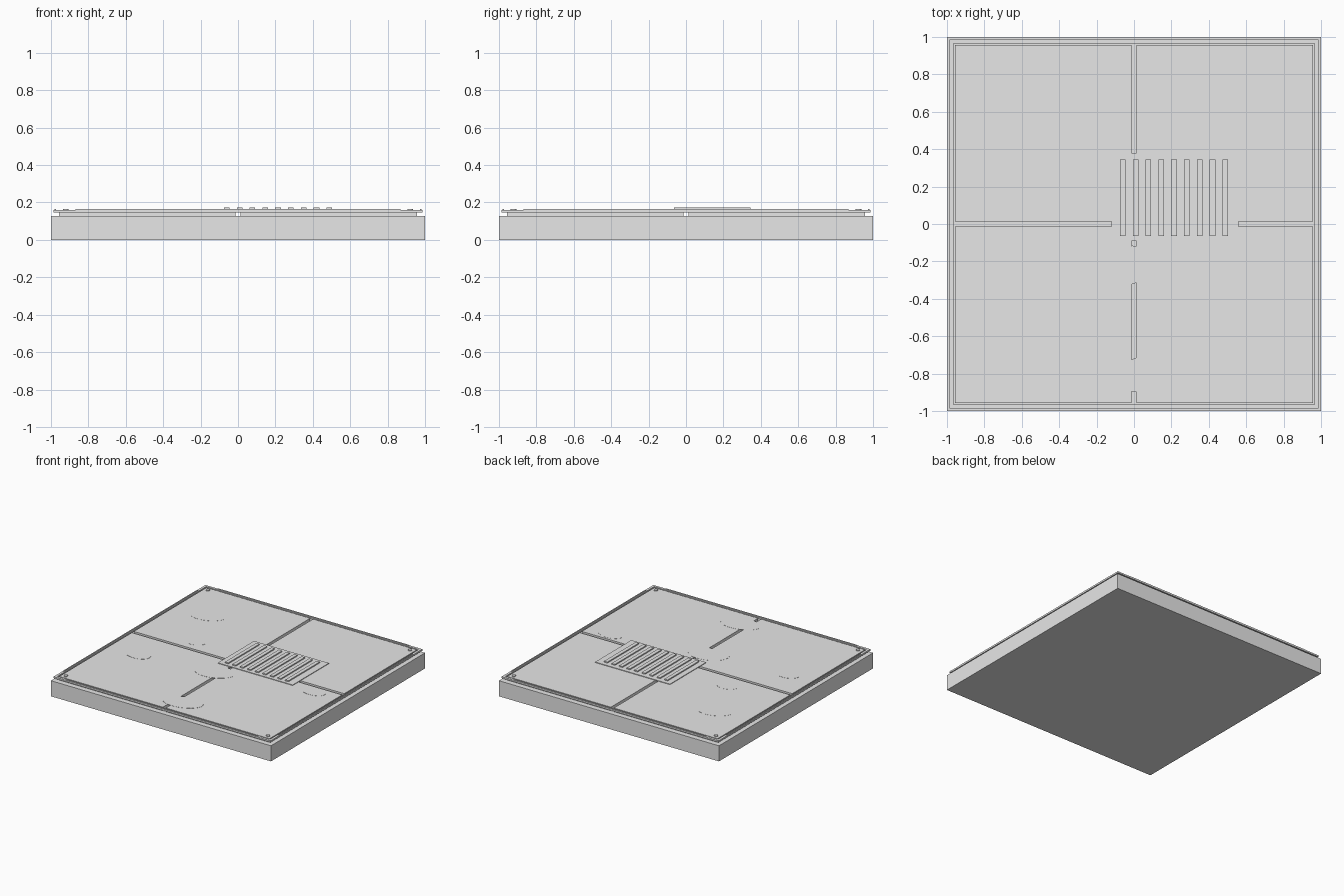
import bpy, math

if "Cube" in bpy.data.objects:
    bpy.data.objects.remove(bpy.data.objects["Cube"])

grey = bpy.data.materials.new("plain grey")
grey.diffuse_color = (0.8, 0.8, 0.8, 1)
grey.use_nodes = True
grey.node_tree.nodes["Principled BSDF"].inputs["Base Color"].default_value = grey.diffuse_color


def box(name, x0, x1, y0, y1, z0, z1):
    bpy.ops.mesh.primitive_cube_add(size=1, location=((x0 + x1) / 2, (y0 + y1) / 2, (z0 + z1) / 2))
    o = bpy.context.object
    o.name = name
    o.scale = (x1 - x0, y1 - y0, z1 - z0)
    bpy.ops.object.transform_apply(location=False, rotation=False, scale=True)
    o.data.materials.append(grey)
    return o


def disc(name, x, y, rx, ry, z0, z1, sides=24, turn=0):
    bpy.ops.mesh.primitive_cylinder_add(vertices=sides, radius=1, depth=z1 - z0,
                                        location=(x, y, (z0 + z1) / 2))
    o = bpy.context.object
    o.name = name
    o.scale = (rx, ry, 1)
    o.rotation_euler.z = turn
    bpy.ops.object.transform_apply(location=False, rotation=True, scale=True)
    bpy.ops.object.shade_smooth_by_angle(angle=math.radians(30))
    o.data.materials.append(grey)
    return o


# Base slab
box("base_slab", -1, 1, -1, 1, 0, 0.128)

# Four floor panels separated by a cross-shaped seam
TOP = 0.158
for sx in (-1, 1):
    for sy in (-1, 1):
        xs = sorted((sx * 0.013, sx * 0.956))
        ys = sorted((sy * 0.013, sy * 0.956))
        box("floor_panel", *xs, *ys, 0.128, TOP)
        # Corner bolt
        disc("corner_bolt", sx * 0.92, sy * 0.922, 0.015, 0.015, TOP - 0.004, 0.166, 16)

# Raised perimeter frame with a slim upstand on each side
for s in (-1, 1):
    a, b = sorted((s * 0.966, s * 0.986))
    c, d = sorted((s * 0.974, s * 0.982))
    box("frame_rail_x", -0.986, 0.986, a, b, 0.147, 0.16)
    box("frame_rail_y", a, b, -0.966, 0.966, 0.147, 0.16)
    box("frame_trim_x", -0.87, 0.87, c, d, 0.159, 0.165)
    box("frame_trim_y", c, d, -0.87, 0.87, 0.159, 0.165)

# Vent plate with nine slats
box("vent_plate", -0.12, 0.56, -0.09, 0.38, TOP - 0.003, 0.163)
for i in range(9):
    x = -0.06 + i * 0.0685
    box("vent_slat", x - 0.015, x + 0.015, -0.063, 0.345, 0.162, 0.172)

# Thin flat patches, two of which bridge the seam
for x, y, rx, ry, turn in (
    (-0.05, -0.225, 0.16, 0.105, 0.25),
    (0.06, -0.80, 0.16, 0.095, 0.2),
    (-0.66, 0.56, 0.14, 0.09, 0.3),
    (-0.71, -0.29, 0.12, 0.08, -0.2),
    (-0.48, 0.14, 0.09, 0.07, 0.1),
    (0.75, -0.09, 0.10, 0.06, 0.0),
):
    disc("surface_patch", x, y, rx, ry, TOP - 0.001, TOP + 0.001, 28, turn)
